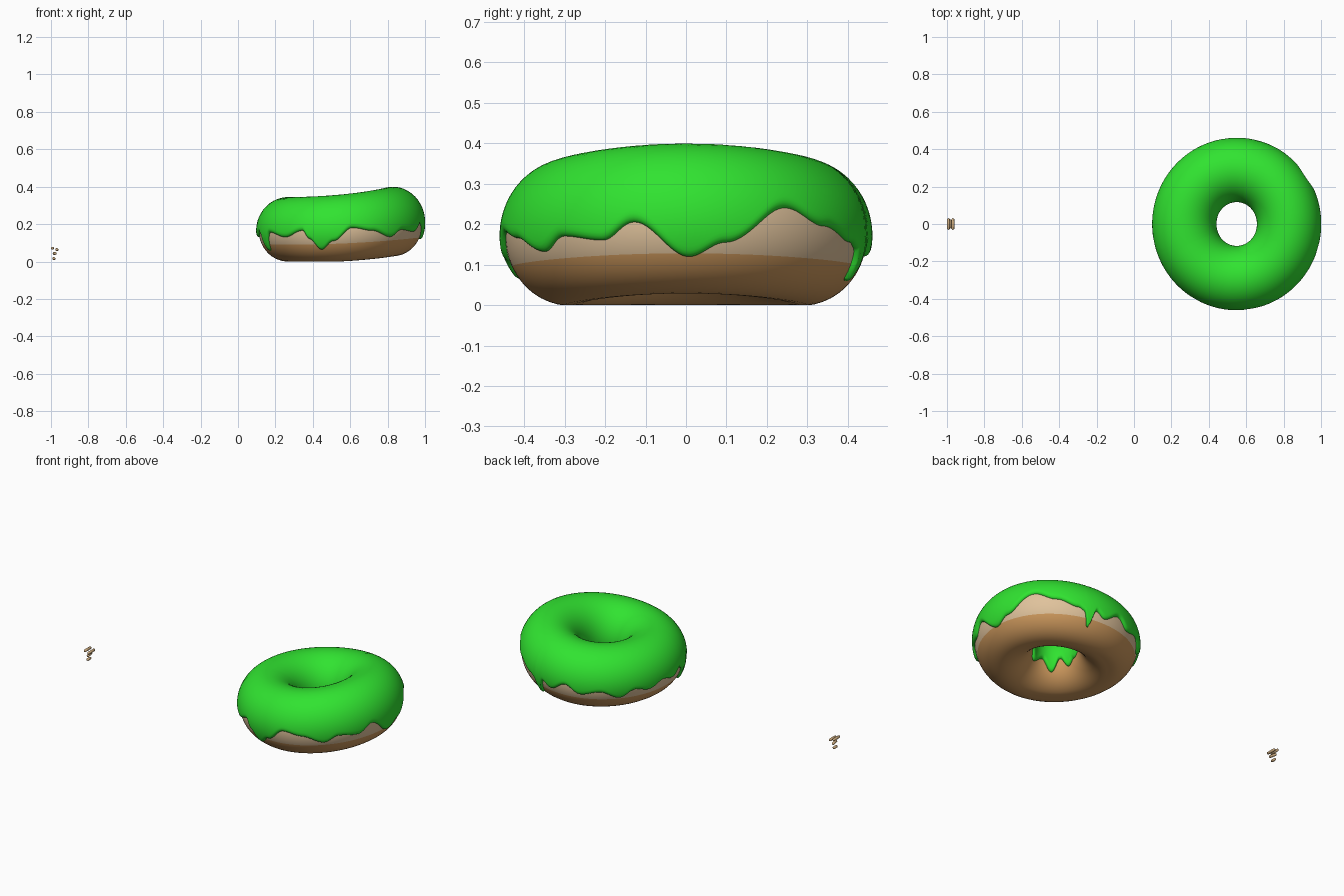
import bpy, bmesh, math
from math import sin, cos, pi, radians
from mathutils import Vector

if "Cube" in bpy.data.objects:
    bpy.data.objects.remove(bpy.data.objects["Cube"])

CX = 0.549          # ring centre on x
A = 0.158           # half width of the tube


def mat(name, rgb):
    m = bpy.data.materials.new(name)
    m.diffuse_color = (*rgb, 1)
    m.use_nodes = True
    m.node_tree.nodes["Principled BSDF"].inputs["Base Color"].default_value = m.diffuse_color
    return m


BROWN = mat("baked_brown", (0.62, 0.32, 0.11))
CREAM = mat("cream_band", (0.74, 0.54, 0.33))
GREEN = mat("green_icing", (0.03, 0.77, 0.03))
TAN = mat("sprinkle_tan", (0.62, 0.42, 0.22))


# Slightly tilted, lumpy ring: middle height, half height, ring radius by angle
def mid(t):
    return 0.172 + 0.021 * cos(t) + 0.014 * cos(t) ** 2


def half(t):
    return 0.172 + 0.0065 * cos(t)


def surf(t, p, off=0.0):
    r = 0.28 + 0.009 * sin(t) ** 2 + (A + off) * cos(p)
    return Vector((CX + r * cos(t), r * sin(t),
                   max(0.0, mid(t) + (half(t) + off) * sin(p))))


def make(name, bm, mats):
    bmesh.ops.recalc_face_normals(bm, faces=bm.faces)
    me = bpy.data.meshes.new(name)
    bm.to_mesh(me)
    bm.free()
    for m in mats:
        me.materials.append(m)
    for f in me.polygons:
        f.use_smooth = True
    ob = bpy.data.objects.new(name, me)
    bpy.context.collection.objects.link(ob)
    return ob


def grid(bm, rows, close_rows):
    """Skin a closed loop of vertex rows; returns (face, column) pairs."""
    vs = [[bm.verts.new(c) for c in row] for row in rows]
    n, m = len(vs), len(vs[0])
    out = []
    for i in range(n):
        a, b = vs[i], vs[(i + 1) % n]
        for j in range(m if close_rows else m - 1):
            k = (j + 1) % m
            out.append((bm.faces.new((a[j], b[j], b[k], a[k])), j))
    return out


# Dough ring, with a pale band round the outside
NT, NP = 128, 48
bm = bmesh.new()
step = 2 * pi / NP
phis = [(j - 3.5) * step for j in range(NP)]
rows = [[surf(2 * pi * i / NT, p) for p in phis] for i in range(NT)]
for f, j in grid(bm, rows, True):
    f.material_index = 1 if j < 9 else 0
make("dough_ring", bm, [BROWN, CREAM])

# Icing lower edge: (angle in degrees, height), outside and inside the ring
OUTER = [(-157, .06), (-148, .155), (-132, .13), (-117, .165), (-112, .12),
         (-104, .065), (-95, .11), (-82, .18), (-68, .165), (-53, .132),
         (-43, .17), (-28, .16), (-17, .205), (1, .12), (13, .155),
         (34, .24), (50, .195), (66, .155), (70, .14), (74, .06),
         (79, .15), (86, .12), (98, .165), (109, .12), (123, .14),
         (137, .10), (148, .14), (160, .12), (172, .15), (184, .13),
         (193, .16), (198, .14)]
INNER = [(-160, .10), (-140, .15), (-120, .08), (-95, .14), (-70, .11),
         (-45, .16), (-15, .12), (20, .17), (50, .12), (85, .15),
         (115, .11), (150, .16), (180, .13)]


def edge(keys, deg):
    """Smooth periodic interpolation of the edge keys."""
    d0 = keys[0][0]
    d = (deg - d0) % 360 + d0
    ks = keys + [(d0 + 360, keys[0][1])]
    for (a, za), (b, zb) in zip(ks, ks[1:]):
        if a <= d <= b:
            s = (1 - cos(pi * (d - a) / (b - a))) / 2
            return za + (zb - za) * s
    return keys[0][1]


# Icing shell, rounded down to the dough along its dripping edge
NI, NS = 300, 44
bm = bmesh.new()
rows = []
for i in range(NI):
    deg = 360 * i / NI
    t = radians(deg)
    lim = [math.asin(max(-1, min(1, (edge(k, deg) - mid(t)) / half(t))))
           for k in (OUTER, INNER)]
    p0, p1 = lim[0], pi - lim[1]
    row = []
    for j in range(NS + 1):
        s = (1 - cos(pi * j / NS)) / 2
        p = p0 + (p1 - p0) * s
        d = min(1.0, min(p - p0, p1 - p) / 0.13)
        off = -0.002 + 0.016 * math.sqrt(max(0, 1 - (1 - d) ** 2))
        row.append(surf(t, p, off))
    rows.append(row)
grid(bm, rows, False)
make("icing", bm, [GREEN])


# Loose sprinkles: small capsules lying mostly along y
def sprinkle(name, x, z, length, turn=0.0, r=0.008):
    bm = bmesh.new()
    bmesh.ops.create_uvsphere(bm, u_segments=12, v_segments=8, radius=r)
    for v in bm.verts:
        if abs(v.co.z) < 1e-6:
            continue
        v.co.z += math.copysign(length / 2 - r, v.co.z)
    for v in bm.verts:
        v.co = Vector((v.co.x, v.co.z, v.co.y))
    ob = make(name, bm, [TAN])
    ob.location = (x, 0, z)
    ob.rotation_euler[2] = radians(turn)


sprinkle("sprinkle_top_left", -0.992, 0.071, 0.062)
sprinkle("sprinkle_top_right", -0.968, 0.064, 0.062)
sprinkle("sprinkle_middle", -0.980, 0.043, 0.05, 10)
sprinkle("sprinkle_bottom", -0.984, 0.016, 0.035)
